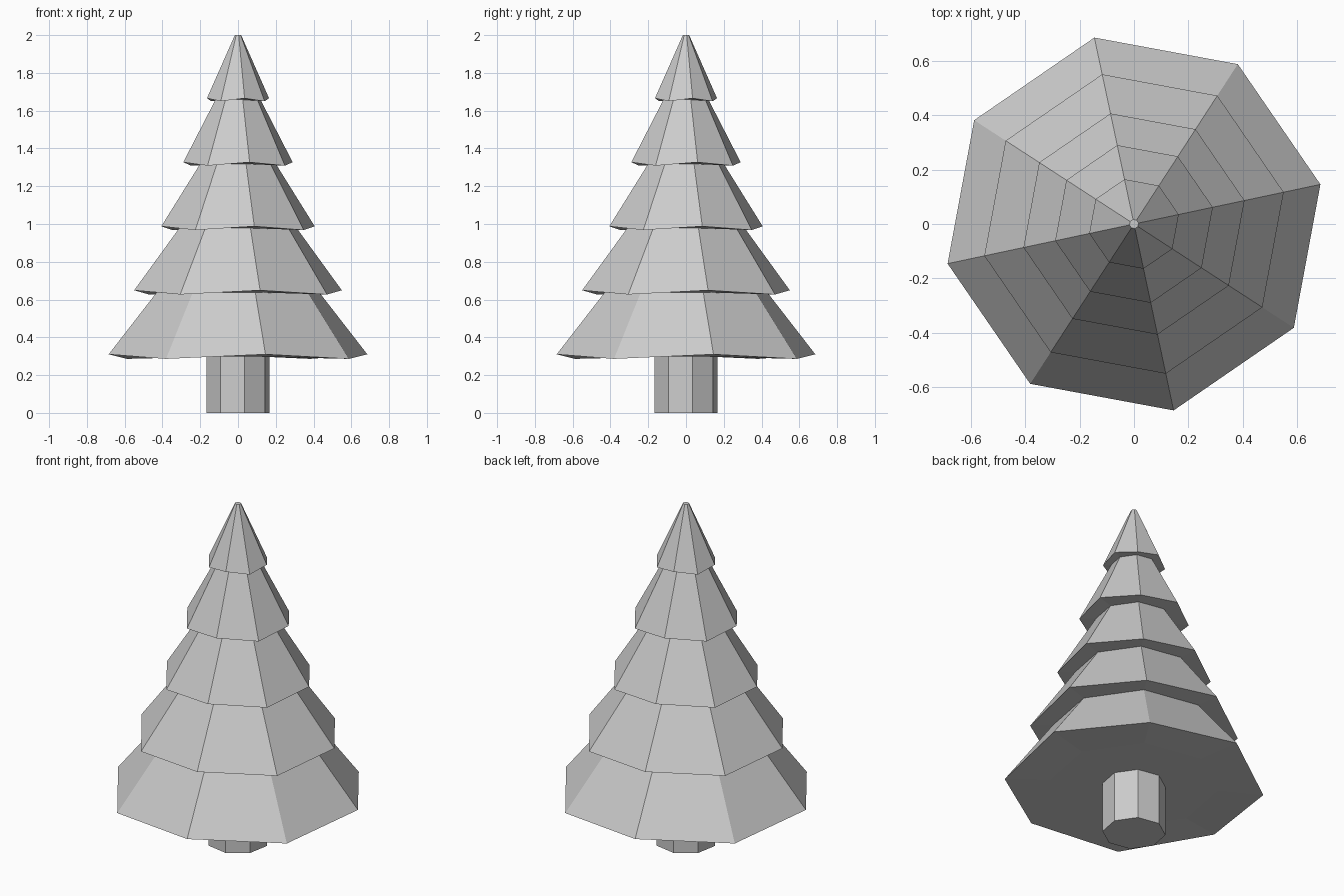
import bpy, bmesh, math

cube = bpy.data.objects.get("Cube")
if cube:
    bpy.data.objects.remove(cube, do_unlink=True)

SIDES = 8
TURN = math.radians(12)

grey = bpy.data.materials.new("plain grey")
grey.use_nodes = True
COLOUR = (0.6, 0.6, 0.6, 1)
grey.diffuse_color = COLOUR
grey.node_tree.nodes["Principled BSDF"].inputs["Base Color"].default_value = COLOUR


def stacked_rings(name, rings):
    """Skin a stack of octagons given as (radius, height, zigzag), capped at both ends."""
    bm = bmesh.new()
    loops = []
    for radius, z, zigzag in rings:
        loop = []
        for i in range(SIDES):
            a = TURN + math.tau * i / SIDES
            dz = zigzag if i % 2 == 0 else -zigzag
            loop.append(bm.verts.new((radius * math.cos(a), radius * math.sin(a), z + dz)))
        loops.append(loop)
    for low, high in zip(loops, loops[1:]):
        for i in range(SIDES):
            j = (i + 1) % SIDES
            bm.faces.new((low[i], low[j], high[j], high[i]))
    bm.faces.new(loops[0][::-1])
    bm.faces.new(loops[-1])
    bmesh.ops.recalc_face_normals(bm, faces=bm.faces[:])
    mesh = bpy.data.meshes.new(name)
    bm.to_mesh(mesh)
    bm.free()
    mesh.materials.append(grey)
    obj = bpy.data.objects.new(name, mesh)
    bpy.context.collection.objects.link(obj)
    return obj


# Trunk
stacked_rings("trunk", [(0.17, 0, 0), (0.17, 0.3, 0)])

# Foliage: each tier has a wavy rim and tapers to the underside of the next one
rims = [0.70, 0.562, 0.415, 0.296, 0.168]
necks = [0.44, 0.318, 0.205, 0.122, 0.017]
rings = [(0.455, 0.298, 0)]
for tier, (rim, neck) in enumerate(zip(rims, necks)):
    z = 0.298 + 0.34 * tier
    top = 2.0 if tier == len(rims) - 1 else z + 0.34
    rings += [(rim, z, 0.012 - 0.001 * tier), (neck, top, 0)]
stacked_rings("foliage", rings)
